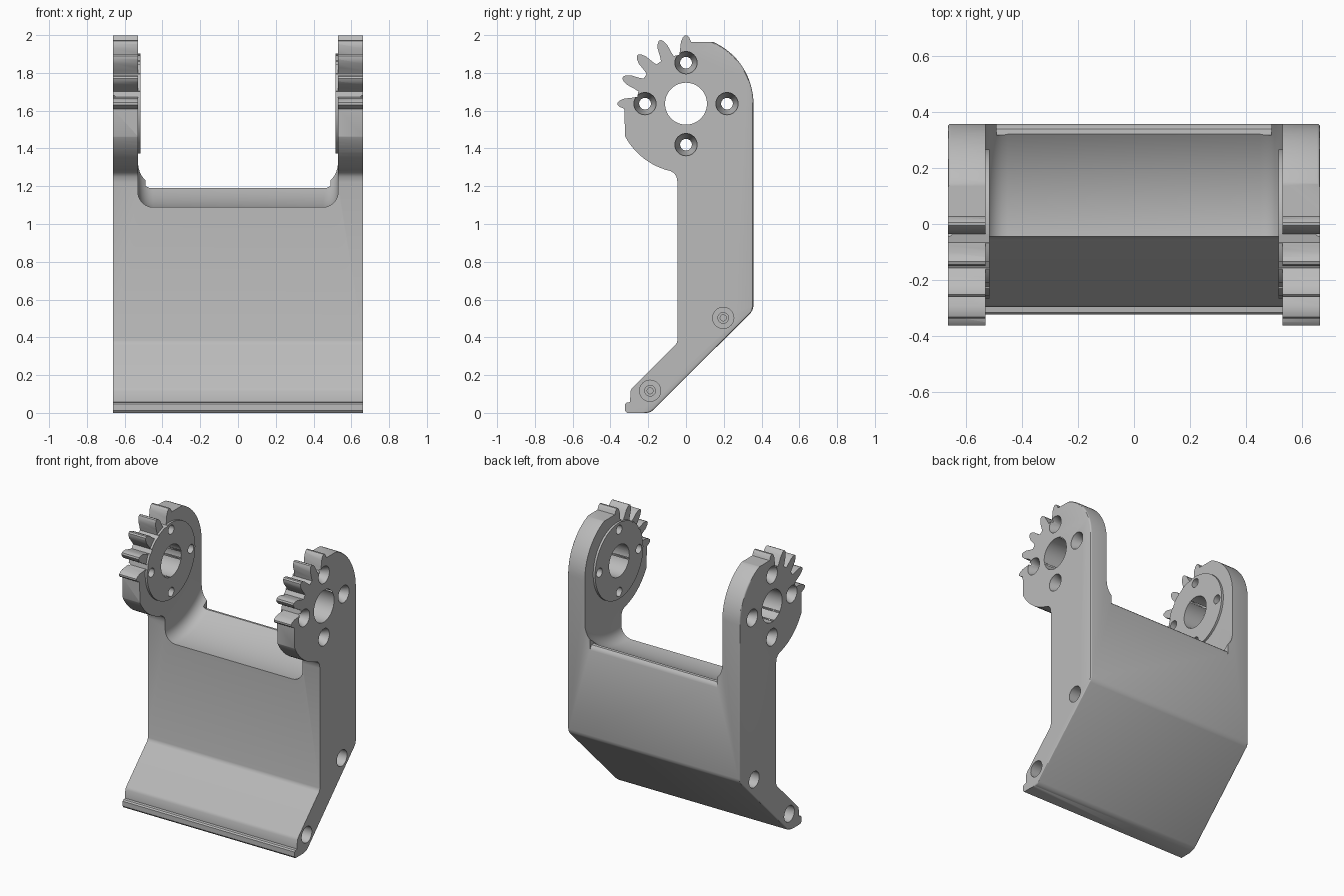
import bpy, bmesh, math
from math import cos, sin, radians

if "Cube" in bpy.data.objects:
    bpy.data.objects.remove(bpy.data.objects["Cube"], do_unlink=True)

AXIS_Z = 1.637      # height of the gear axis
HALF = 0.663        # half width of the bracket

grey = bpy.data.materials.new("plain grey")
grey.use_nodes = True
grey.diffuse_color = (0.5, 0.5, 0.5, 1)
grey.node_tree.nodes["Principled BSDF"].inputs["Base Color"].default_value = (0.5, 0.5, 0.5, 1)


def finish(name, bm):
    bmesh.ops.recalc_face_normals(bm, faces=bm.faces)
    mesh = bpy.data.meshes.new(name)
    bm.to_mesh(mesh)
    bm.free()
    mesh.materials.append(grey)
    obj = bpy.data.objects.new(name, mesh)
    bpy.context.collection.objects.link(obj)
    return obj


def prism(name, outline, half, rounded=None):
    """Extrude a (y, z) outline along x; round the cap edges chosen by a rule."""
    bm = bmesh.new()
    face = bm.faces.new([bm.verts.new((-half, y, z)) for y, z in outline])
    new = bmesh.ops.extrude_face_region(bm, geom=[face])["geom"]
    bmesh.ops.translate(bm, vec=(2 * half, 0, 0),
                        verts=[v for v in new if isinstance(v, bmesh.types.BMVert)])
    if rounded:
        edges = [e for e in bm.edges
                 if abs(e.verts[0].co.x - e.verts[1].co.x) < 1e-4
                 and all(rounded(v.co.y, v.co.z) for v in e.verts)]
        bmesh.ops.bevel(bm, geom=edges, offset=0.01, segments=3, profile=0.5, affect='EDGES')
    return finish(name, bm)


def lathe(name, profile, y, z, sides=48):
    """Spin an (x, radius) profile around an axis parallel to x."""
    bm = bmesh.new()
    rings = [[bm.verts.new((x, y + r * cos(math.tau * i / sides), z + r * sin(math.tau * i / sides)))
              for i in range(sides)] for x, r in profile]
    for a, b in zip(rings, rings[1:]):
        for i in range(sides):
            j = (i + 1) % sides
            bm.faces.new((a[i], a[j], b[j], b[i]))
    bm.faces.new(rings[0])
    bm.faces.new(rings[-1])
    return finish(name, bm)


def cut(target, cutter):
    mod = target.modifiers.new("cut", 'BOOLEAN')
    mod.operation = 'DIFFERENCE'
    mod.solver = 'EXACT'
    mod.object = cutter
    bpy.context.view_layer.objects.active = target
    bpy.ops.object.modifier_apply(modifier=mod.name)
    bpy.data.objects.remove(cutter, do_unlink=True)


def mirrored(profile):
    return profile + [(-x, r) for x, r in reversed(profile)]


def arc(radius, start, end, steps):
    angles = [radians(start + (end - start) * i / steps) for i in range(steps + 1)]
    return [(radius * cos(a), AXIS_Z + radius * sin(a)) for a in angles]


# Five gear teeth over a quarter turn, the outer flanks merging into the flats
flank = [(0.258, 0.036), (0.28, 0.032), (0.327, 0.027), (0.35, 0.017), (0.362, 0.006)]
teeth = []
for n in range(5):
    a = radians(90 + 22.5 * n)
    for r, w in [(r, -w) for r, w in flank] + flank[::-1]:
        teeth.append((r * cos(a) - w * sin(a), AXIS_Z + r * sin(a) + w * cos(a)))
teeth = teeth[2:-2]

# Side outline: foot, sloped leg, upright and geared head
foot = [(-0.323, 0.012), (-0.313, 0.0), (-0.205, 0.0), (-0.185, 0.006), (-0.17, 0.018)]
back = [(0.343, 0.53), (0.352, 0.545), (0.357, 0.565)]
front = [(-0.062, 1.268), (-0.05, 1.25), (-0.045, 1.22),
         (-0.045, 0.385), (-0.048, 0.372), (-0.056, 0.36),
         (-0.285, 0.132), (-0.294, 0.115), (-0.296, 0.057), (-0.315, 0.055), (-0.323, 0.046)]
outline = (foot + back + arc(0.357, 0, 66, 16) + teeth
           + [(-0.322, 1.464)] + arc(0.366, 209, 257, 12) + front)
bracket = prism("bracket", outline, HALF, lambda y, z: y > 0.14 or y - z > -0.25)

# Round saddle between the arms, leaving a raised disc on each inner face
fillet = [(-0.45 - 0.08 * cos(radians(t)), 0.47 + 0.08 * sin(radians(t))) for t in range(0, 91, 15)]
saddle = mirrored([(-0.515, 0.001), (-0.515, 0.265), (-0.53, 0.265)] + fillet)
cut(bracket, lathe("saddle_cutter", saddle, 0, AXIS_Z, 128))

# Rounded rear rim of the saddle
rim = [(0.318, 1.19), (0.338, 1.188), (0.351, 1.176), (0.358, 1.155),
       (0.4, 1.155), (0.4, 1.3), (0.318, 1.3)]
cut(bracket, prism("rim_cutter", rim, 0.49))

# Axle bore and four countersunk bolt holes through both arms
cut(bracket, lathe("bore_cutter", [(-0.8, 0.111), (0.8, 0.111)], 0, AXIS_Z, 64))
bolt = mirrored([(-0.8, 0.059), (-0.655, 0.059), (-0.605, 0.031)])
for n in range(4):
    a = n * math.pi / 2
    cut(bracket, lathe("bolt_cutter", bolt, 0.217 * cos(a), AXIS_Z + 0.217 * sin(a), 32))

# Stepped screw sockets at both ends of the sloped leg
socket = [(0.8, 0.056), (0.56, 0.056), (0.56, 0.028), (0.46, 0.028), (0.46, 0.016), (0.4, 0.016)]
for side in (-1, 1):
    for y, z in ((0.197, 0.503), (-0.19, 0.117)):
        cut(bracket, lathe("socket_cutter", [(side * x, r) for x, r in socket], y, z, 32))

# Smooth the curved surfaces, keep the edges crisp
bpy.ops.object.select_all(action='DESELECT')
bracket.select_set(True)
bpy.context.view_layer.objects.active = bracket
bpy.ops.object.shade_smooth_by_angle(angle=radians(30))
